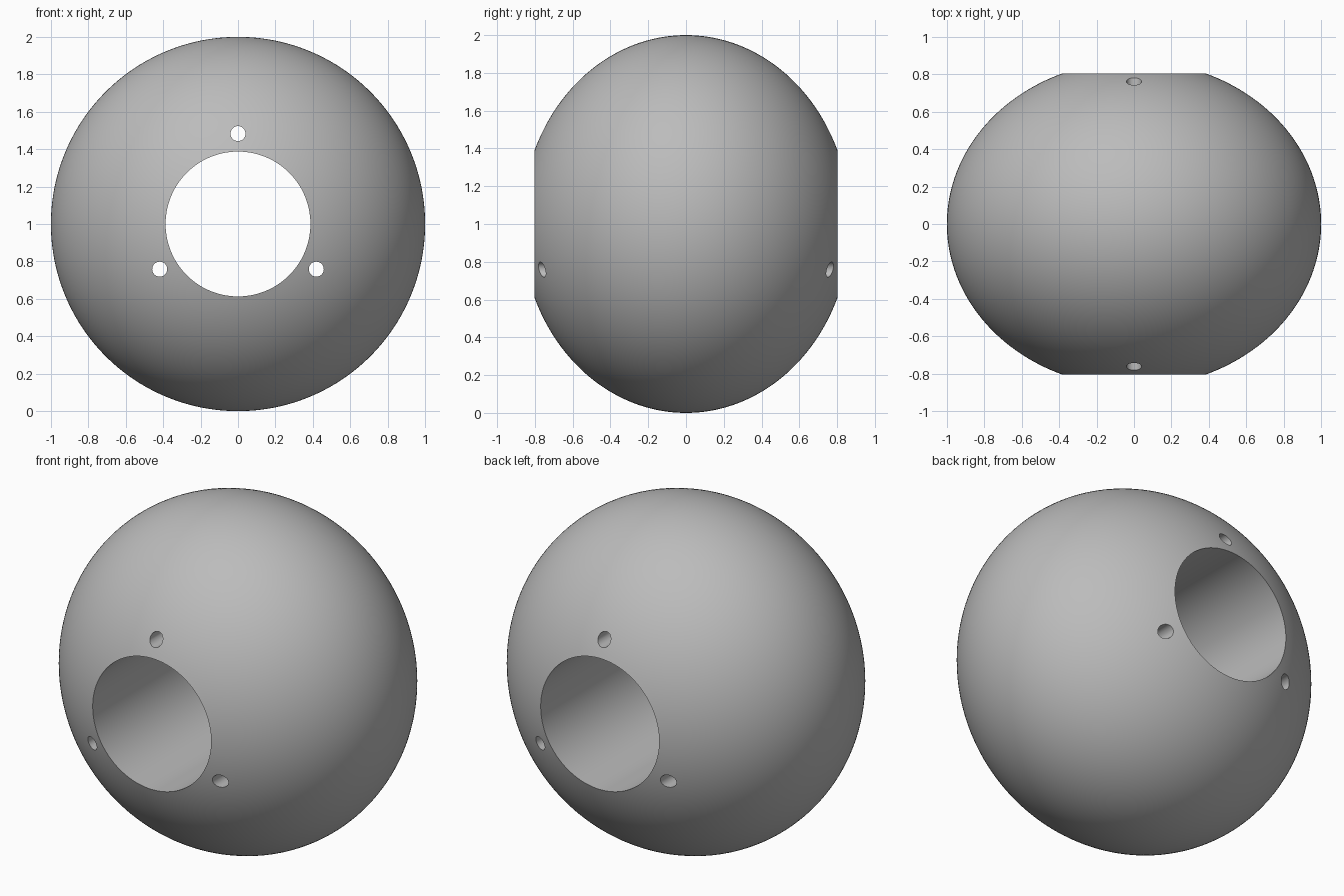
import bpy, bmesh
from math import sin, cos, asin, pi, radians
from mathutils import Matrix

cube = bpy.data.objects.get("Cube")
if cube:
    bpy.data.objects.remove(cube)

RADIUS, DEPTH = 1.0, 0.871       # half width and half depth of the round body
BORE = 0.387                     # radius of the central hole
PIN, PIN_RING = 0.04, 0.483      # pin hole radius and distance from the axis

grey = bpy.data.materials.new("grey")
grey.use_nodes = True
colour = (0.5, 0.5, 0.5, 1)
grey.diffuse_color = colour
grey.node_tree.nodes["Principled BSDF"].inputs["Base Color"].default_value = colour


def add_object(name, bm):
    mesh = bpy.data.meshes.new(name)
    bm.to_mesh(mesh)
    bm.free()
    mesh.materials.append(grey)
    obj = bpy.data.objects.new(name, mesh)
    bpy.context.collection.objects.link(obj)
    return obj


# Bored body: outer arc closed by the straight bore wall, revolved about y
start = asin(BORE / RADIUS)
steps, segments = 72, 160
bm = bmesh.new()
profile = []
for i in range(steps + 1):
    a = start + (pi - 2 * start) * i / steps
    profile.append(bm.verts.new((RADIUS * sin(a), -DEPTH * cos(a), 0)))
edges = [bm.edges.new((profile[i], profile[(i + 1) % len(profile)]))
         for i in range(len(profile))]
bmesh.ops.spin(bm, geom=profile + edges, cent=(0, 0, 0), axis=(0, 1, 0),
               angle=2 * pi, steps=segments)
bmesh.ops.remove_doubles(bm, verts=bm.verts, dist=1e-4)
bmesh.ops.recalc_face_normals(bm, faces=bm.faces)
body = add_object("bored_ball", bm)
body.location.z = RADIUS

# Three pin holes running right through, spaced evenly around the bore
bm = bmesh.new()
for k in range(3):
    a = pi / 2 + k * 2 * pi / 3
    place = Matrix.Translation((PIN_RING * cos(a), 0, RADIUS + PIN_RING * sin(a)))
    bmesh.ops.create_cone(bm, cap_ends=True, segments=48, radius1=PIN, radius2=PIN,
                          depth=2, matrix=place @ Matrix.Rotation(pi / 2, 4, "X"))
cutter = add_object("pin_hole_cutter", bm)
cutter.hide_render = True

cut = body.modifiers.new("pin_holes", "BOOLEAN")
cut.operation = "DIFFERENCE"
cut.solver = "EXACT"
cut.object = cutter
bpy.ops.object.select_all(action="DESELECT")
body.select_set(True)
bpy.context.view_layer.objects.active = body
bpy.ops.object.modifier_apply(modifier=cut.name)
bpy.data.objects.remove(cutter)
bpy.ops.object.shade_smooth_by_angle(angle=radians(30))
